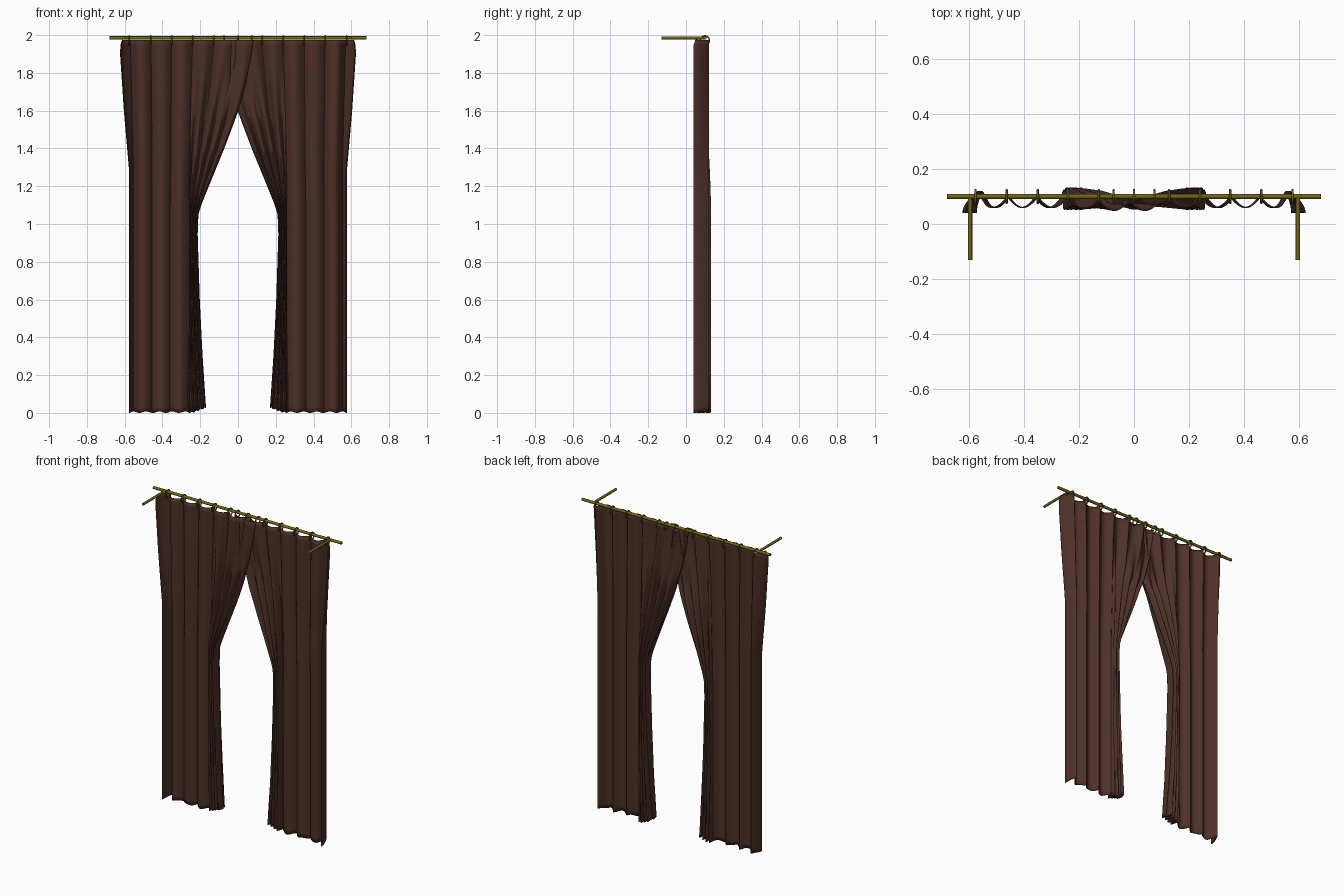
import bpy, bmesh, math
from mathutils import Matrix

if "Cube" in bpy.data.objects:
    bpy.data.objects.remove(bpy.data.objects["Cube"])


def material(name, rgb):
    m = bpy.data.materials.new(name)
    m.diffuse_color = (*rgb, 1)
    m.use_nodes = True
    m.node_tree.nodes["Principled BSDF"].inputs["Base Color"].default_value = m.diffuse_color
    return m


BROWN = material("brown_fabric", (0.075, 0.030, 0.021))
BRASS = material("dark_brass", (0.16, 0.13, 0.008))


def finish(bm, name, mat, angle=50):
    bmesh.ops.recalc_face_normals(bm, faces=bm.faces)
    me = bpy.data.meshes.new(name)
    bm.to_mesh(me)
    bm.free()
    me.materials.append(mat)
    ob = bpy.data.objects.new(name, me)
    bpy.context.collection.objects.link(ob)
    bpy.context.view_layer.objects.active = ob
    ob.select_set(True)
    bpy.ops.object.shade_smooth_by_angle(angle=math.radians(angle))
    ob.select_set(False)
    return ob


def lerp(points, z):
    """Piecewise linear lookup through (z, value) pairs, z descending."""
    if z >= points[0][0]:
        return points[0][1]
    for (z0, a), (z1, b) in zip(points, points[1:]):
        if z >= z1:
            return a + (b - a) * (z0 - z) / (z0 - z1)
    return points[-1][1]


def smooth(a, b, t):
    t = max(0, min(1, (t - a) / (b - a)))
    return t * t * (3 - 2 * t)


# Outlines of one panel: inner edge, start of the straight folds, outer edge
INNER = [(1.975, -0.08), (1.9, -0.07), (1.75, -0.04), (1.6, 0.0), (1.4, 0.075),
         (1.2, 0.157), (1.1, 0.197), (1.05, 0.212), (0.95, 0.216), (0.6, 0.205),
         (0.3, 0.19), (0.0, 0.17)]
ANCHOR = [(1.975, 0.24), (1.05, 0.262), (0.0, 0.262)]
OUTER = [(1.975, 0.612), (1.95, 0.62), (1.9, 0.622), (1.6, 0.602), (1.28, 0.574), (0.0, 0.574)]
HEM = [(1.975, 0.57), (1.28, 0.553), (0.0, 0.553)]
GATHER, EDGE = 0.457, 0.94       # fabric fractions: gathered part, folded outer edge
TOP, NS, NZ = 1.975, 150, 70


def cloth_point(s, z, side):
    xi, xa, xh, xo = (lerp(p, z) for p in (INNER, ANCHOR, HEM, OUTER))
    flat_x = -0.08 + 0.70 * s
    fold = 0.1 - 0.04 * abs(math.sin(math.pi * (flat_x - 0.24) / 0.1125)) ** 0.9
    if s < GATHER:               # pulled aside towards the tie height
        x = xi + (xa - xi) * s / GATHER
        w = 1 - smooth(1.3, 1.96, z)
        amp = 0.026 + 0.012 * (1 - smooth(1.05, 1.5, z))
        amp *= smooth(0, 0.1, 1 - s / GATHER) * 0.8 + 0.2
        a = 2 * math.pi * 4 * (1 - s / GATHER)
        pleat = 0.092 + amp * math.sin(a + 0.5 * math.sin(2 * z))
        y = fold * (1 - w) + pleat * w
        y += side * 0.010 * smooth(1.5, 1.65, z) * smooth(0, 0.25, GATHER - s)
    elif s < EDGE:               # straight hanging folds
        x = xa + (xh - xa) * (s - GATHER) / (EDGE - GATHER)
        y = fold + 0.02 * smooth(EDGE - 0.06, EDGE, s)
    else:                        # outer edge turned towards the front
        t = (s - EDGE) / (1 - EDGE)
        x = xh + (xo - xh) * math.sin(t * math.pi / 2)
        y = 0.118 - 0.078 * t + (0.01 * t if z > 1.96 else 0)
    return x * side, y, z


def panel(name, side):
    bm = bmesh.new()
    rows = []
    for j in range(NZ + 1):
        row = []
        for i in range(NS + 1):
            s = i / NS
            bottom = 0.004 + 0.022 * (1 - smooth(0.0, 0.4, s)) \
                + 0.004 * math.sin(s * 55)
            bottom = max(bottom, 0.0)
            z = bottom + (TOP - bottom) * j / NZ
            row.append(bm.verts.new(cloth_point(s, z, side)))
        rows.append(row)
    for a, b in zip(rows, rows[1:]):
        for i in range(NS):
            bm.faces.new((a[i], a[i + 1], b[i + 1], b[i]))
    ob = finish(bm, name, BROWN, 70)
    mod = ob.modifiers.new("cloth_thickness", 'SOLIDIFY')
    mod.thickness, mod.offset = 0.005, 0


panel("curtain_right", 1)
panel("curtain_left", -1)


# Curtain rod and its wall brackets
def rod(name, length, radius, centre, axis):
    bm = bmesh.new()
    rot = Matrix.Rotation(math.pi / 2, 4, 'Y' if axis == 'x' else 'X')
    bmesh.ops.create_cone(bm, cap_ends=True, segments=20, radius1=radius, radius2=radius,
                          depth=length, matrix=Matrix.Translation(centre) @ rot)
    finish(bm, name, BRASS)


rod("curtain_rod", 1.36, 0.009, (0, 0.1, 1.985), 'x')
for side, label in ((-1, "left"), (1, "right")):
    rod("bracket_" + label, 0.23, 0.008, (side * 0.596, -0.015, 1.985), 'y')


# Hanging rings
def ring(name, x, major=0.024, minor=0.004, n=24, m=8):
    bm = bmesh.new()
    loops = []
    for i in range(n):
        a = 2 * math.pi * i / n
        loop = []
        for j in range(m):
            b = 2 * math.pi * j / m
            r = major + minor * math.cos(b)
            loop.append(bm.verts.new((x + minor * math.sin(b), 0.1 + r * math.cos(a),
                                      1.972 + r * math.sin(a))))
        loops.append(loop)
    for i in range(n):
        p, q = loops[i], loops[(i + 1) % n]
        for j in range(m):
            k = (j + 1) % m
            bm.faces.new((p[j], p[k], q[k], q[j]))
    finish(bm, name, BRASS)


ring("ring_centre", 0)
for k, x in enumerate((0.074, 0.128, 0.24, 0.35, 0.463, 0.576)):
    ring(f"ring_right_{k + 1}", x)
    ring(f"ring_left_{k + 1}", -x)
